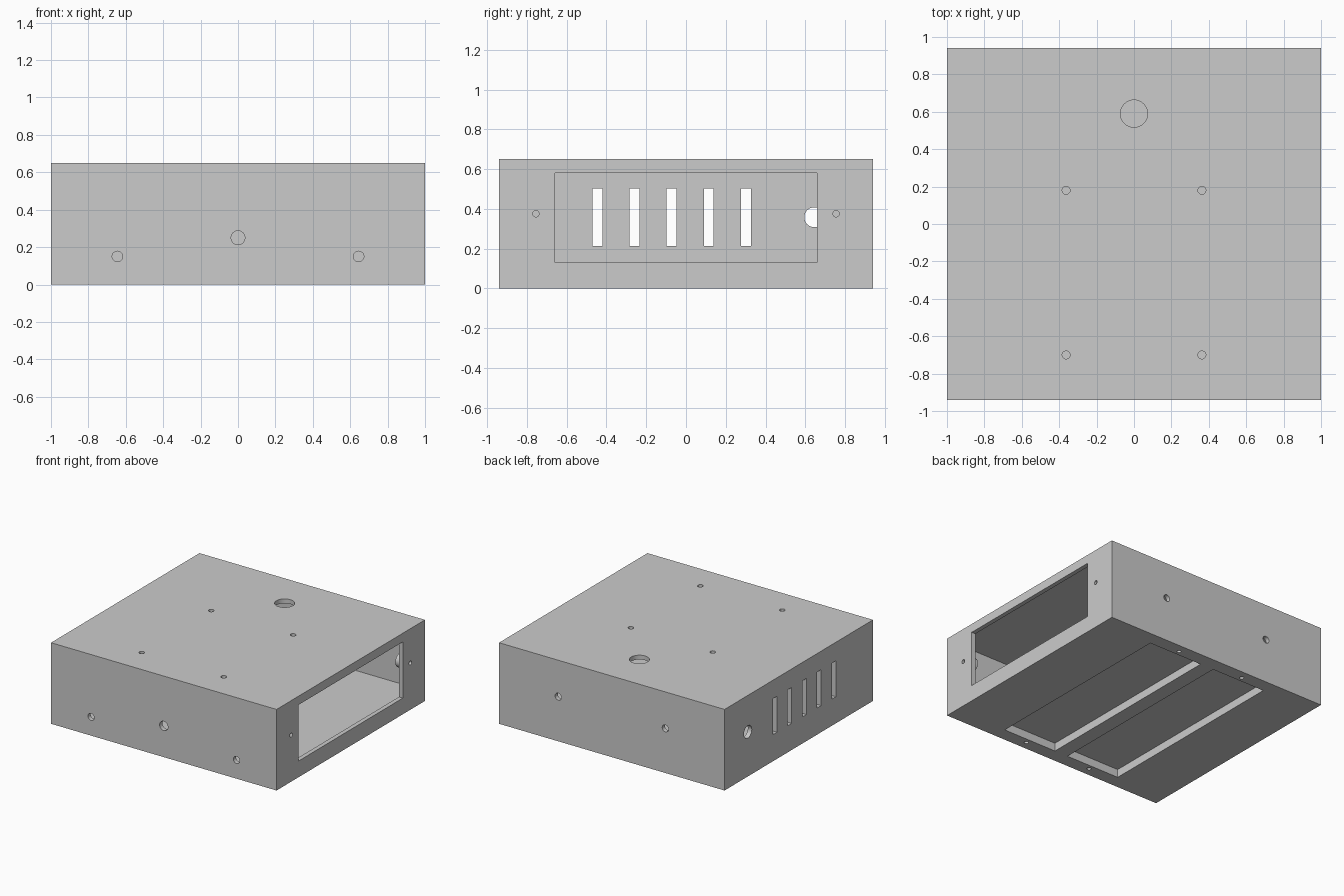
import bpy, math

if "Cube" in bpy.data.objects:
    bpy.data.objects.remove(bpy.data.objects["Cube"])

W, D, H = 1.0, 0.94, 0.65      # half width, half depth, height
T, FLOOR = 0.035, 0.10         # wall thickness, cavity floor height
MID = (FLOOR + H - T) / 2

grey = bpy.data.materials.new("plain grey")
grey.diffuse_color = (0.6, 0.6, 0.6, 1)
grey.use_nodes = True
grey.node_tree.nodes["Principled BSDF"].inputs["Base Color"].default_value = grey.diffuse_color


def box(name, lo, hi):
    bpy.ops.mesh.primitive_cube_add(size=1, location=[(a + b) / 2 for a, b in zip(lo, hi)])
    ob = bpy.context.object
    ob.name = name
    ob.scale = [b - a for a, b in zip(lo, hi)]
    bpy.ops.object.transform_apply(location=True, rotation=True, scale=True)
    return ob


def rod(name, axis, centre, radius, length):
    rot = {'x': (0, math.pi / 2, 0), 'y': (math.pi / 2, 0, 0), 'z': (0, 0, 0)}[axis]
    bpy.ops.mesh.primitive_cylinder_add(vertices=32, radius=radius, depth=length,
                                        location=centre, rotation=rot)
    ob = bpy.context.object
    ob.name = name
    bpy.ops.object.transform_apply(location=True, rotation=True, scale=True)
    return ob


def combine(tool, operation='DIFFERENCE'):
    tool.hide_render = True
    mod = case.modifiers.new(tool.name, 'BOOLEAN')
    mod.operation, mod.solver, mod.object = operation, 'EXACT', tool
    bpy.context.view_layer.objects.active = case
    bpy.ops.object.modifier_apply(modifier=mod.name)
    bpy.data.objects.remove(tool)


# Hollow case with a thick floor
case = box("case", (-W, -D, 0), (W, D, H))
combine(box("cavity", (-W + T, -D + T, FLOOR), (W - T, D - T, H - T)))

# Screw bosses behind the side opening
for s in (-1, 1):
    combine(rod("boss", 'x', (W - T - 0.025, s * 0.755, 0.375), 0.055, 0.07), 'UNION')

# Large opening in the right wall
combine(box("opening", (W - 0.1, -0.66, 0.13), (W + 0.1, 0.66, 0.58)))

# Vent slots and cable hole in the left wall
for i in range(5):
    y = -0.445 + i * 0.1865
    combine(box("vent", (-W - 0.1, y - 0.025, MID - 0.144), (-W + 0.1, y + 0.025, MID + 0.144)))
combine(rod("cable_hole", 'x', (-W, 0.645, MID), 0.05, 0.2))

# Front centre hole and top button hole
combine(rod("front_hole", 'y', (0, -D, 0.25), 0.037, 0.2))
combine(rod("button_hole", 'z', (0, 0.59, H), 0.073, 0.2))

# Mirrored holes and the two underside pockets
for s in (-1, 1):
    combine(rod("boss_screw_hole", 'x', (W, s * 0.755, 0.375), 0.016, 0.3))
    combine(rod("front_side_hole", 'y', (s * 0.645, -D, 0.15), 0.028, 0.2))
    combine(rod("back_hole", 'y', (s * 0.475, D, MID), 0.028, 0.2))
    for y in (-0.70, 0.18):
        combine(rod("top_hole", 'z', (s * 0.363, y, H), 0.021, 0.2))
    for y in (-0.87, 0.87):
        combine(rod("base_screw_hole", 'z', (s * 0.30, y, 0), 0.016, 0.16))
    x0, x1 = sorted((s * 0.06, s * 0.54))
    combine(box("pocket", (x0, -0.83, -0.1), (x1, 0.83, 0.065)))

# Material and edge-preserving smooth shading
case.data.materials.clear()
case.data.materials.append(grey)
for p in case.data.polygons:
    p.material_index = 0
bpy.ops.object.select_all(action='DESELECT')
case.select_set(True)
bpy.context.view_layer.objects.active = case
bpy.ops.object.shade_smooth_by_angle(angle=math.radians(30))
